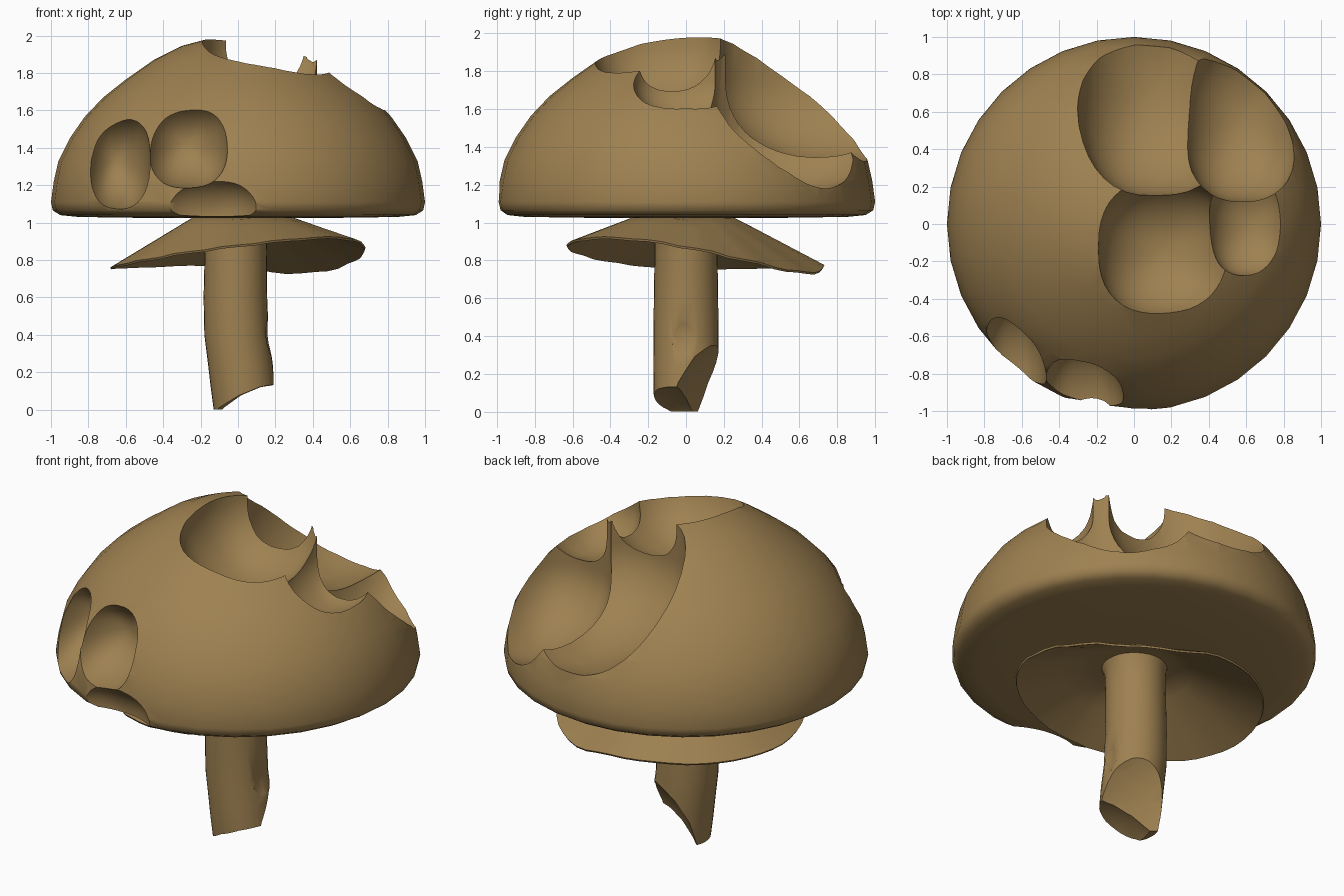
import bpy, bmesh, math
from mathutils import Matrix, Vector

if "Cube" in bpy.data.objects:
    bpy.data.objects.remove(bpy.data.objects["Cube"])

brown = bpy.data.materials.new("mushroom_brown")
brown.diffuse_color = (0.345, 0.22, 0.082, 1)
brown.use_nodes = True
brown.node_tree.nodes["Principled BSDF"].inputs["Base Color"].default_value = brown.diffuse_color


def loft(name, rings, caps=True):
    """Skin a list of closed rings of points, with end caps if wanted."""
    bm = bmesh.new()
    rows = [[bm.verts.new(p) for p in ring] for ring in rings]
    n = len(rows[0])
    for a, b in zip(rows, rows[1:]):
        for i in range(n):
            j = (i + 1) % n
            bm.faces.new((a[i], a[j], b[j], b[i]))
    if caps:
        bm.faces.new(rows[0])
        bm.faces.new(rows[-1])
    bmesh.ops.recalc_face_normals(bm, faces=bm.faces)
    mesh = bpy.data.meshes.new(name)
    bm.to_mesh(mesh)
    bm.free()
    ob = bpy.data.objects.new(name, mesh)
    bpy.context.collection.objects.link(ob)
    mesh.materials.append(brown)
    return ob


def circle(r, z, n, cx=0.0, cy=0.0):
    return [(cx + r * math.cos(math.tau * i / n), cy + r * math.sin(math.tau * i / n), z)
            for i in range(n)]


def activate(ob):
    bpy.ops.object.select_all(action='DESELECT')
    ob.select_set(True)
    bpy.context.view_layer.objects.active = ob


def squarish(v):
    return math.copysign(abs(v) ** 0.8, v)


def bite(ob, centre, radii, opening=None):
    """Scoop out an ellipsoid, or a bowl that runs open upwards or to the front."""
    top = math.pi / 2 if opening else math.pi - 0.06
    levels = [0.06 + (top - 0.06) * k / 14 for k in range(15)]
    rows = [(math.sin(a), -math.cos(a)) for a in levels]
    if opening:
        rows.append((1.0, 3.0))
    shape = squarish if opening else float
    rings = [[(shape(x) * r * radii[0], shape(y) * r * radii[1], h * radii[2])
              for x, y, _ in circle(1, 0, 40)] for r, h in rows]
    turn = Matrix.Rotation(math.pi / 2 if opening == 'front' else 0, 3, 'X')
    rings = [[Vector(centre) + turn @ Vector(p) for p in ring] for ring in rings]
    cutter = loft("bite_cutter", rings)
    cutter.hide_render = True
    activate(ob)
    mod = ob.modifiers.new("bite", 'BOOLEAN')
    mod.operation = 'DIFFERENCE'
    mod.solver = 'EXACT'
    mod.object = cutter
    bpy.ops.object.modifier_apply(modifier=mod.name)
    bpy.data.objects.remove(cutter, do_unlink=True)


def smooth(ob, degrees):
    activate(ob)
    bpy.ops.object.shade_smooth_by_angle(angle=math.radians(degrees))


# Cap: domed lathe with a nearly flat underside
profile = [(0.02, 2.0), (0.15, 1.985), (0.3, 1.945), (0.45, 1.87), (0.6, 1.765), (0.72, 1.67),
           (0.82, 1.565), (0.9, 1.45), (0.96, 1.33), (0.985, 1.22), (1.0, 1.11), (0.99, 1.065),
           (0.95, 1.04), (0.85, 1.03), (0.5, 1.025), (0.1, 1.03)]
cap = loft("cap", [circle(r, z, 32) for r, z in profile])

# Bites in the top, then in the front left rim (radii: two across, one deep)
for centre, radii, opening in [
    ((0.12, 0.76, 1.75), (0.43, 0.61, 0.45), 'up'),
    ((0.58, 0.58, 1.52), (0.32, 0.46, 0.37), 'up'),
    ((0.17, -0.13, 1.95), (0.36, 0.37, 0.35), 'up'),
    ((0.62, 0.00, 1.75), (0.22, 0.28, 0.22), 'up'),
    ((-0.65, -0.80, 1.34), (0.18, 0.27, 0.38), 'front'),
    ((-0.28, -1.00, 1.43), (0.23, 0.25, 0.36), 'front'),
    ((-0.16, -1.08, 1.03), (0.29, 0.22, 0.22), 'front'),
]:
    bite(cap, centre, radii, opening)
smooth(cap, 50)

# Stem: slightly bent, with a bitten foot and a shallow side dent
stem = loft("stem", [circle(r, z, 32, cx) for z, r, cx in [
    (0, 0.166, 0.036), (0.12, 0.172, 0.026), (0.25, 0.173, 0.012), (0.4, 0.172, -0.008),
    (0.6, 0.17, -0.014), (0.85, 0.166, -0.012), (0.98, 0.168, -0.008), (1.03, 0.185, 0)]])
bite(stem, (0.25, -0.10, -0.40), (0.54, 0.54, 0.54))
bite(stem, (0.35, 0.60, -0.15), (0.73, 0.73, 0.73))
bite(stem, (0.40, -0.03, 0.41), (0.255, 0.255, 0.255))
smooth(stem, 35)

# Skirt: thin cone with a wavy rim (rim heights every 22.5 degrees from +x)
rim = [0.86, 0.80, 0.745, 0.73, 0.77, 0.775, 0.765, 0.76,
       0.755, 0.77, 0.80, 0.84, 0.875, 0.905, 0.92, 0.905]
N = 48
rings = []
for t in (0, 0.16, 0.3, 0.5, 0.75, 0.93, 1):
    ring = []
    for i, (x, y, _) in enumerate(circle(0.16 + 0.52 * t, 0, N, 0, 0.05 * t)):
        k, f = divmod(i * 16 / N, 1)
        k = int(k)
        f = f * f * (3 - 2 * f)
        low = rim[k] * (1 - f) + rim[(k + 1) % 16] * f
        ring.append((x, y, min(1.02, 1.07 + (low - 1.07) * t)))
    rings.append(ring)
skirt = loft("skirt", rings, caps=False)
activate(skirt)
solid = skirt.modifiers.new("thickness", 'SOLIDIFY')
solid.thickness = 0.012
solid.offset = 0
bpy.ops.object.modifier_apply(modifier=solid.name)
smooth(skirt, 40)
